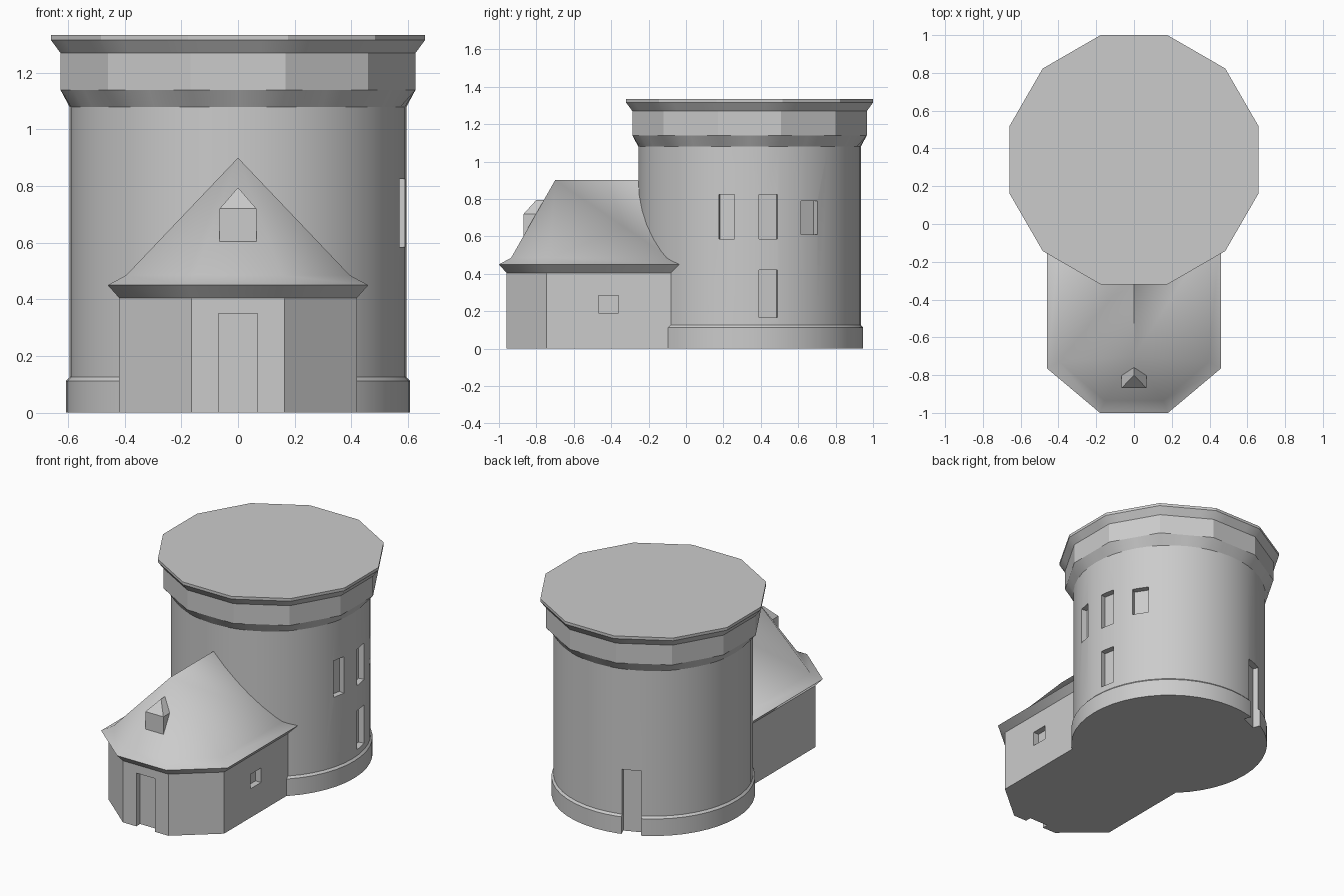
import bpy, bmesh, math
from mathutils import Matrix

if "Cube" in bpy.data.objects:
    bpy.data.objects.remove(bpy.data.objects["Cube"])

stone = bpy.data.materials.new("light grey stone")
stone.diffuse_color = (0.6, 0.6, 0.6, 1)
stone.use_nodes = True
stone.node_tree.nodes["Principled BSDF"].inputs["Base Color"].default_value = stone.diffuse_color
TOWER_Y = 0.34


def make(name, bm):
    bmesh.ops.remove_doubles(bm, verts=bm.verts, dist=1e-5)
    bmesh.ops.recalc_face_normals(bm, faces=bm.faces)
    me = bpy.data.meshes.new(name)
    bm.to_mesh(me)
    bm.free()
    me.materials.append(stone)
    ob = bpy.data.objects.new(name, me)
    bpy.context.collection.objects.link(ob)
    return ob


def loft(name, rings, caps=(True, True)):
    """Skin a stack of rings that all have the same point count."""
    bm = bmesh.new()
    rows = [[bm.verts.new(p) for p in r] for r in rings]
    n = len(rows[0])
    for a, b in zip(rows, rows[1:]):
        for i in range(n):
            j = (i + 1) % n
            bm.faces.new((a[i], a[j], b[j], b[i]))
    if caps[0]:
        bm.faces.new(rows[0][::-1])
    if caps[1]:
        bm.faces.new(rows[-1])
    return make(name, bm)


def smooth(ob, angle):
    bpy.ops.object.select_all(action='DESELECT')
    ob.select_set(True)
    bpy.context.view_layer.objects.active = ob
    bpy.ops.object.shade_smooth_by_angle(angle=math.radians(angle))


def recess(ob, x, y, z0, z1, width, depth, azimuth):
    """Cut a box-shaped opening whose outward direction is azimuth (0 = +x)."""
    bm = bmesh.new()
    bmesh.ops.create_cube(bm, size=1, matrix=Matrix.LocRotScale(
        (x, y, (z0 + z1) / 2),
        Matrix.Rotation(math.radians(azimuth), 3, 'Z'),
        (2 * depth, width, z1 - z0)))
    cutter = make("opening_cutter", bm)
    cutter.hide_render = True
    mod = ob.modifiers.new("opening", 'BOOLEAN')
    mod.operation = 'DIFFERENCE'
    mod.solver = 'EXACT'
    mod.object = cutter
    bpy.context.view_layer.objects.active = ob
    bpy.ops.object.modifier_apply(modifier=mod.name)
    bpy.data.objects.remove(cutter)


# Tower: round plinth and shaft, blending to a twelve-sided cornice
def tower_ring(r, z, faceted):
    pts = []
    for i in range(48):
        deg = i * 7.5
        off = (deg + 15) % 30 - 15
        rr = r / math.cos(math.radians(off)) if faceted else r
        a = math.radians(deg)
        pts.append((rr * math.cos(a), TOWER_Y + rr * math.sin(a), z))
    return pts


profile = [(0.607, 0, 0), (0.607, 0.112, 0), (0.595, 0.125, 0), (0.595, 1.08, 0),
           (0.627, 1.14, 1), (0.627, 1.27, 1), (0.66, 1.315, 1), (0.66, 1.333, 1)]
tower = loft("tower", [tower_ring(*p) for p in profile])

# Tower windows (azimuth, bottom, top, width) and rear door
for az, z0, z1, w in [(-12, 0.585, 0.825, 0.085), (9.7, 0.585, 0.825, 0.1),
                      (9.7, 0.165, 0.42, 0.1), (32.5, 0.61, 0.79, 0.105),
                      (112.5, -0.05, 0.42, 0.12)]:
    a = math.radians(az)
    recess(tower, 0.61 * math.cos(a), TOWER_Y + 0.61 * math.sin(a), z0, z1, w, 0.055, az)
smooth(tower, 25)


# Front house: plan with chamfered front corners, back end tucked into the tower
def house_ring(half, back, side_y, front_x, front_y, z):
    right = [(half, back), (half, side_y), (front_x, front_y)]
    return [(x, y, z) for x, y in right] + [(-x, y, z) for x, y in right[::-1]]


foot = (0.42, -0.07, -0.745, 0.165, -0.96)
walls = loft("house_walls", [house_ring(*foot, 0), house_ring(*foot, 0.405)])
recess(walls, 0, -0.96, -0.05, 0.35, 0.136, 0.04, -90)
recess(walls, 0.42, -0.415, 0.19, 0.285, 0.108, 0.04, 0)

# Hipped roof with flared eaves
roof = loft("house_roof", [
    house_ring(*foot, 0.405),
    house_ring(0.46, -0.03, -0.765, 0.18, -1.0, 0.45),
    house_ring(0.395, -0.085, -0.73, 0.155, -0.935, 0.485),
    house_ring(0, -0.24, -0.7, 0, -0.7, 0.9)], caps=(False, False))
smooth(roof, 50)


# Dormer with small hipped roof
def dormer_ring(w, y0, y1, z):
    return [(w, y1, z), (w, y0, z), (-w, y0, z), (-w, y1, z)]


loft("dormer_walls", [dormer_ring(0.065, -0.868, -0.845, 0.605),
                      dormer_ring(0.065, -0.868, -0.785, 0.72)], caps=(False, False))
loft("dormer_roof", [dormer_ring(0.065, -0.868, -0.785, 0.72),
                     dormer_ring(0, -0.8, -0.75, 0.795)], caps=(False, False))
